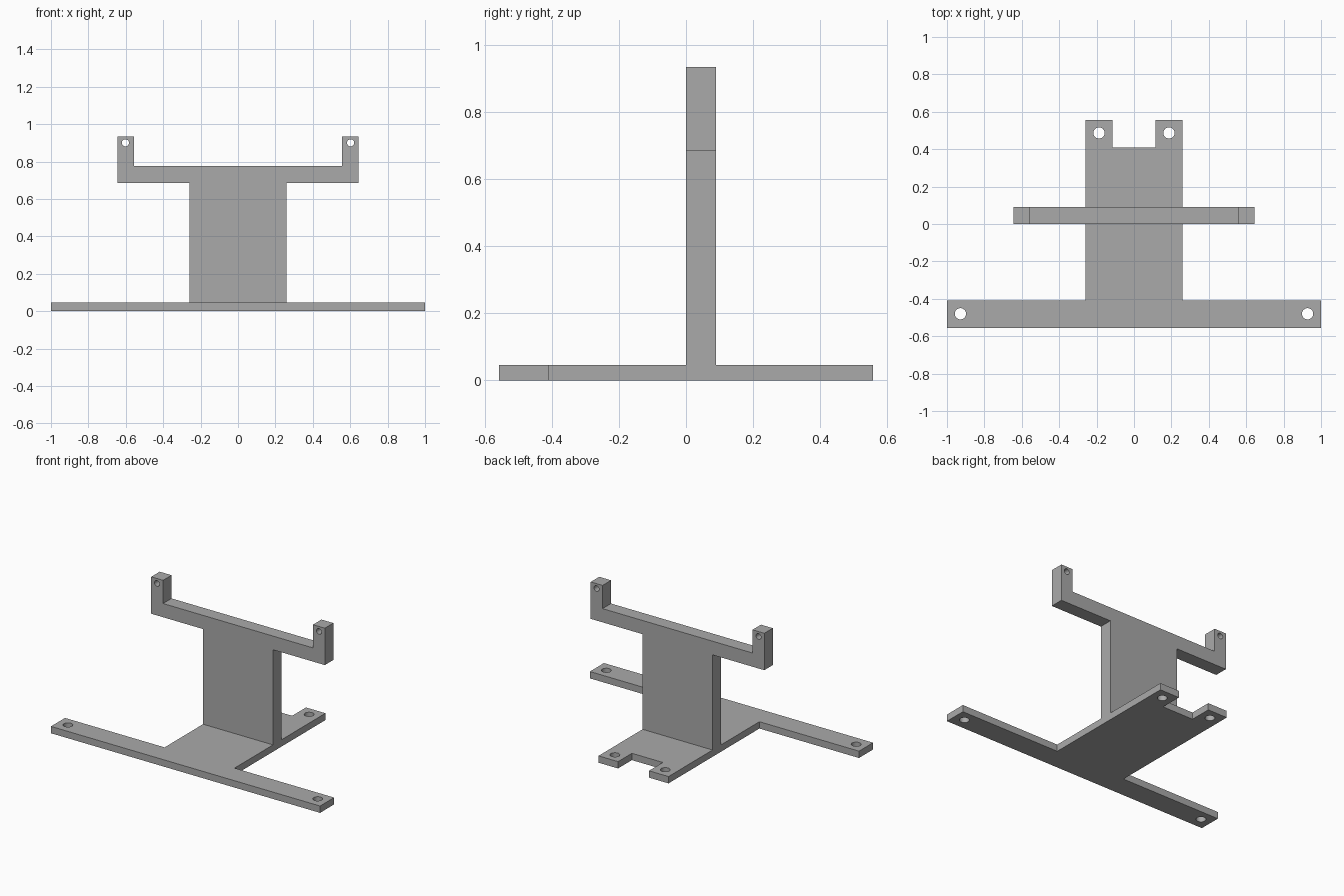
import bpy
import bmesh
from math import cos, sin, tau
from mathutils import Matrix, Vector

cube = bpy.data.objects.get("Cube")
if cube:
    bpy.data.objects.remove(cube, do_unlink=True)

grey = bpy.data.materials.new("plain grey")
grey.use_nodes = True
colour = (0.4, 0.4, 0.4, 1)
grey.diffuse_color = colour
grey.node_tree.nodes["Principled BSDF"].inputs["Base Color"].default_value = colour


def mirrored(half):
    """Complete a right-hand outline with its reflection across x = 0."""
    return half + [(-x, y) for x, y in reversed(half)]


def circle(cx, cy, radius, sides=32):
    return [(cx + radius * cos(tau * i / sides), cy + radius * sin(tau * i / sides))
            for i in range(sides)]


def plate(name, outline, holes, thickness, matrix):
    """Extrude a flat outline, pierced by round holes on both sides."""
    bm = bmesh.new()
    loops = [outline] + [circle(side * x, y, r) for x, y, r in holes for side in (-1, 1)]
    for loop in loops:
        verts = [bm.verts.new((x, y, 0)) for x, y in loop]
        for a, b in zip(verts, verts[1:] + verts[:1]):
            bm.edges.new((a, b))
    bmesh.ops.triangle_fill(bm, edges=bm.edges[:], use_beauty=True, normal=Vector((0, 0, 1)))
    extruded = bmesh.ops.extrude_face_region(bm, geom=bm.faces[:], use_keep_orig=True)
    top = [v for v in extruded["geom"] if isinstance(v, bmesh.types.BMVert)]
    bmesh.ops.translate(bm, verts=top, vec=(0, 0, thickness))
    bm.transform(matrix)
    bmesh.ops.recalc_face_normals(bm, faces=bm.faces[:])
    mesh = bpy.data.meshes.new(name)
    bm.to_mesh(mesh)
    bm.free()
    mesh.materials.append(grey)
    obj = bpy.data.objects.new(name, mesh)
    bpy.context.collection.objects.link(obj)
    bpy.ops.object.select_all(action="DESELECT")
    obj.select_set(True)
    bpy.context.view_layer.objects.active = obj
    bpy.ops.object.shade_smooth_by_angle()
    return obj


# Base: wide front bar, central tongue and two rear tabs
base_height = 0.046
base_half = [(1, -0.557), (1, -0.408), (0.26, -0.408), (0.26, 0.557),
             (0.115, 0.557), (0.115, 0.41)]
plate("base_plate", mirrored(base_half), [(0.928, -0.48, 0.03), (0.187, 0.487, 0.03)],
      base_height, Matrix.Identity(4))

# Upright: central column, cross arm and end posts, standing along the x axis
thickness = 0.09
upright_half = [(0.26, base_height - 0.005), (0.26, 0.685), (0.645, 0.685),
                (0.645, 0.933), (0.557, 0.933), (0.557, 0.777)]
stand = Matrix.Translation((0, thickness, 0)) @ Matrix.Rotation(tau / 4, 4, "X")
plate("upright_bracket", mirrored(upright_half), [(0.602, 0.9, 0.019)], thickness, stand)
